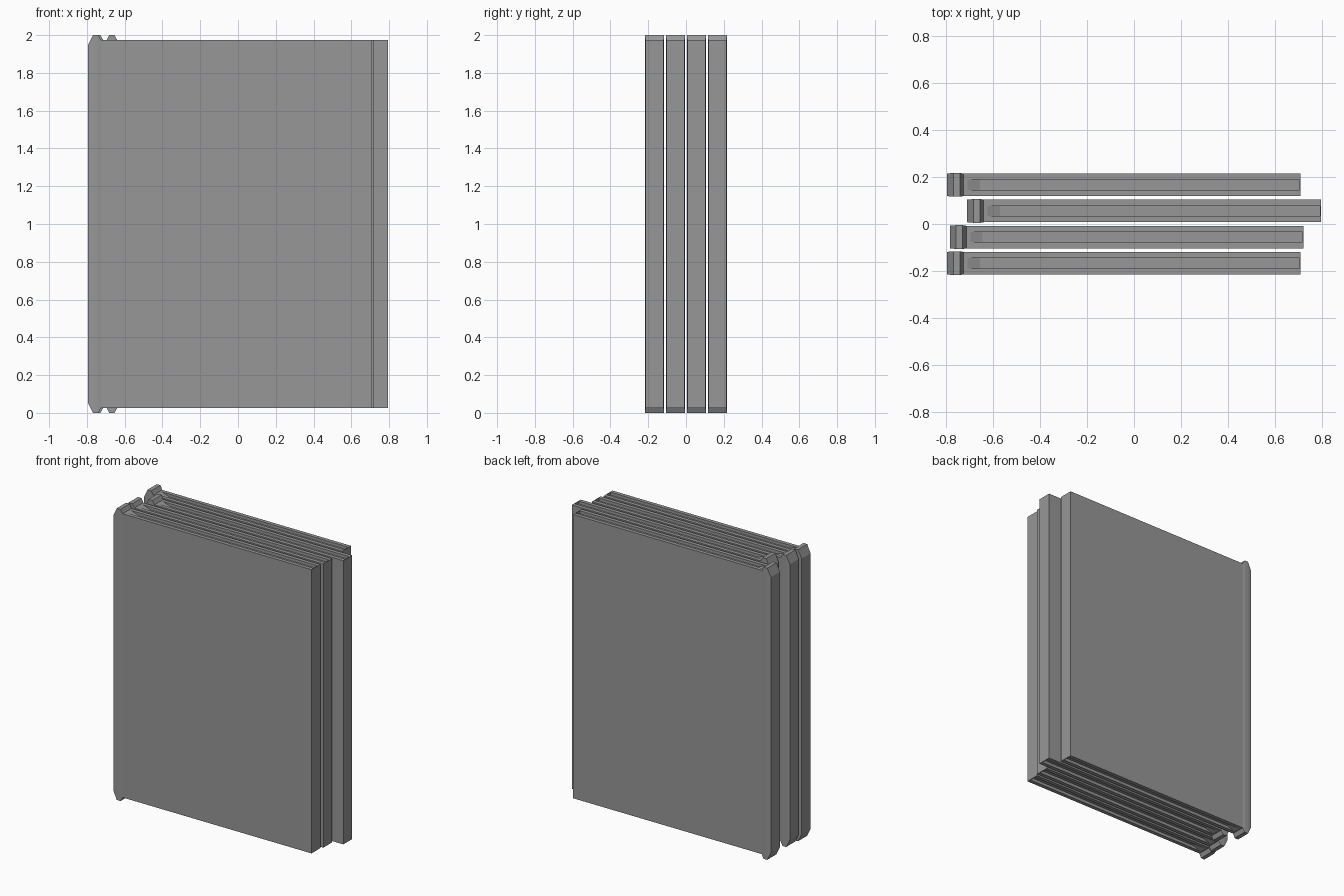
import bpy
import bmesh

cube = bpy.data.objects.get("Cube")
if cube:
    bpy.data.objects.remove(cube, do_unlink=True)

grey = bpy.data.materials.new("mid_grey")
grey.use_nodes = True
colour = (0.31, 0.31, 0.31, 1)
grey.diffuse_color = colour
grey.node_tree.nodes["Principled BSDF"].inputs["Base Color"].default_value = colour

LENGTH = 1.503
BODY_W, GRIP_W = 0.048, 0.0505   # half thickness of the body and of the grip
BODY_H = 0.973                   # half height of the body
GROOVE_W, GROOVE_D = 0.022, 0.02
RIM = LENGTH - 0.004

# Cross-sections along the panel: offset, half thickness, half height, groove depth
SECTIONS = [
    (0, BODY_W, 0.945, 0),
    (0.027, GRIP_W, 1, 0),
    (0.055, GRIP_W, 1, 0),
    (0.07, BODY_W, BODY_H, 0),
    (0.087, BODY_W, BODY_H, 0),
    (0.14, BODY_W, BODY_H, GROOVE_D),
    (RIM, BODY_W, BODY_H, GROOVE_D),
    (RIM, BODY_W, BODY_H, 0),
    (LENGTH, BODY_W, BODY_H, 0),
]


def outline(w, h, d):
    """Closed section with a groove in the top and bottom edges."""
    g = GROOVE_W
    top = [(w, h), (g, h), (g, h - d), (-g, h - d), (-g, h), (-w, h)]
    return top + [(-y, -z) for y, z in top]


def make_panel(name, x, y):
    bm = bmesh.new()
    rings = [[bm.verts.new((off, py, pz)) for py, pz in outline(w, h, d)]
             for off, w, h, d in SECTIONS]
    for a, b in zip(rings, rings[1:]):
        for i in range(len(a)):
            j = (i + 1) % len(a)
            bm.faces.new((a[i], a[j], b[j], b[i]))
    bm.faces.new(rings[0])
    bm.faces.new(rings[-1])
    bmesh.ops.remove_doubles(bm, verts=bm.verts, dist=0.0001)
    bmesh.ops.dissolve_degenerate(bm, edges=bm.edges, dist=0.0001)
    bmesh.ops.recalc_face_normals(bm, faces=bm.faces)
    mesh = bpy.data.meshes.new(name)
    bm.to_mesh(mesh)
    bm.free()
    mesh.materials.append(grey)
    panel = bpy.data.objects.new(name, mesh)
    panel.location = (x, y, 1)
    bpy.context.collection.objects.link(panel)


# Four upright panels, each slid a little along its length
STARTS = {"front_panel": -0.795, "front_middle_panel": -0.783,
          "back_middle_panel": -0.709, "back_panel": -0.795}
for i, (name, x) in enumerate(STARTS.items()):
    make_panel(name, x, (i - 1.5) * 0.111)
